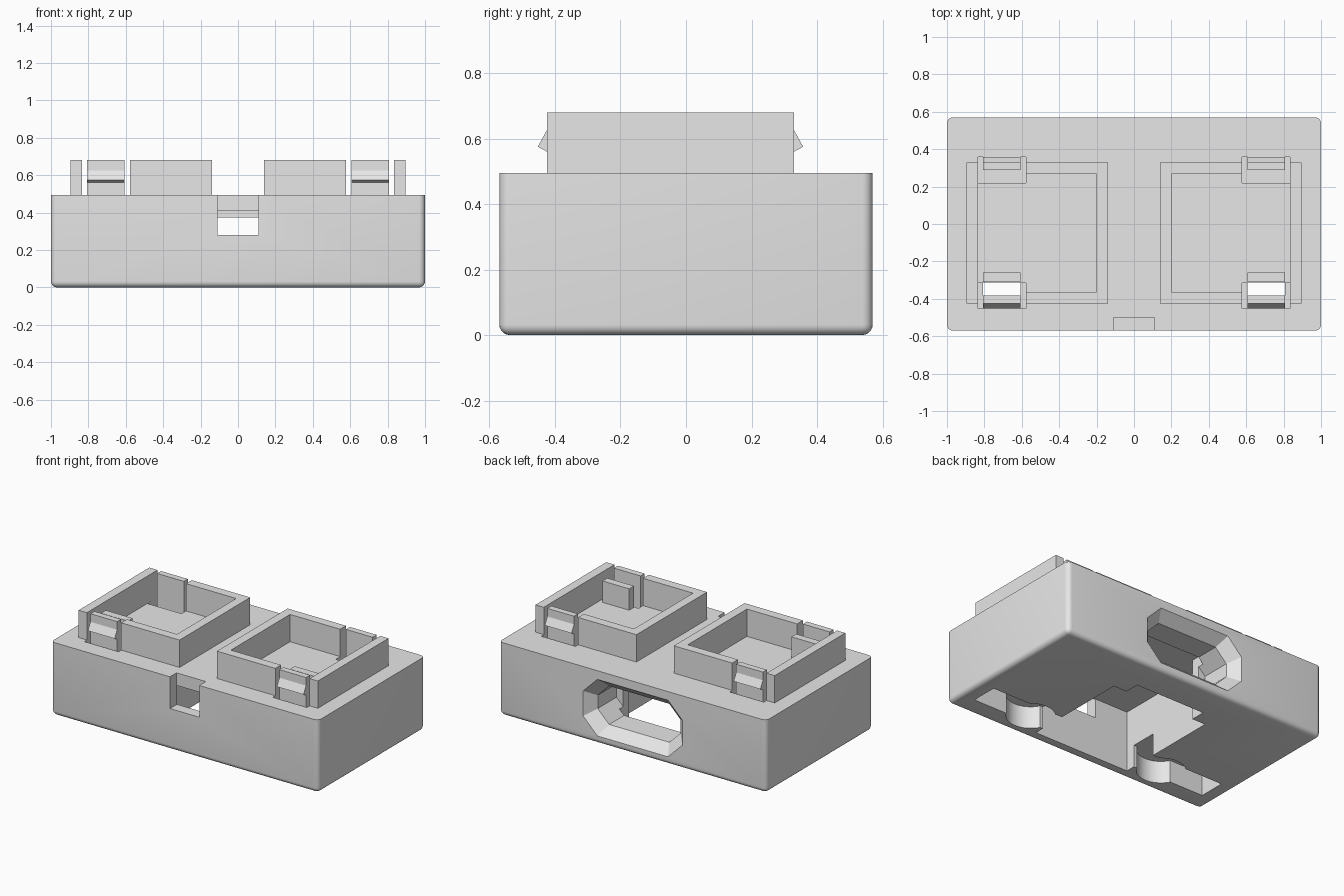
import bpy, bmesh, math

old = bpy.data.objects.get("Cube")
if old:
    bpy.data.objects.remove(old, do_unlink=True)

grey = bpy.data.materials.new("plain_grey")
grey.use_nodes = True
GREY = (0.8, 0.8, 0.8, 1)
grey.diffuse_color = GREY
grey.node_tree.nodes["Principled BSDF"].inputs["Base Color"].default_value = GREY

TOP, RIM = 0.495, 0.68        # body top and frame top
MID_X, MID_Y = 0.5175, -0.0475  # frame centre
POCKET = 0.44                 # floor of the clip pockets


def loft(name, loops):
    """Closed solid through matching loops of points."""
    bm = bmesh.new()
    rows = [[bm.verts.new(p) for p in loop] for loop in loops]
    n = len(rows[0])
    for a, b in zip(rows, rows[1:]):
        for i in range(n):
            j = (i + 1) % n
            bm.faces.new((a[i], a[j], b[j], b[i]))
    bm.faces.new(rows[0])
    bm.faces.new(rows[-1])
    bmesh.ops.recalc_face_normals(bm, faces=bm.faces)
    mesh = bpy.data.meshes.new(name)
    bm.to_mesh(mesh)
    bm.free()
    mesh.materials.append(grey)
    ob = bpy.data.objects.new(name, mesh)
    bpy.context.collection.objects.link(ob)
    return ob


def box(name, x0, x1, y0, y1, z0, z1):
    rect = [(x0, y0), (x1, y0), (x1, y1), (x0, y1)]
    return loft(name, [[(x, y, z) for x, y in rect] for z in (z0, z1)])


def activate(ob):
    bpy.ops.object.select_all(action='DESELECT')
    ob.select_set(True)
    bpy.context.view_layer.objects.active = ob


def cut(ob, cutter):
    cutter.hide_render = True
    mod = ob.modifiers.new("cut", 'BOOLEAN')
    mod.operation = 'DIFFERENCE'
    mod.solver = 'EXACT'
    mod.object = cutter
    activate(ob)
    bpy.ops.object.modifier_apply(modifier=mod.name)
    bpy.data.objects.remove(cutter, do_unlink=True)


def octagon(half, z0, z1, c, y):
    pts = [(half - c, z0), (half, z0 + c), (half, z1 - c), (half - c, z1)]
    pts += [(-x, z) for x, z in reversed(pts)]
    return [(x, y, z) for x, z in pts]


# Body with rounded sides and bottom, sharp top
body = box("body", -1, 1, -0.57, 0.57, 0, TOP)
bm = bmesh.new()
bm.from_mesh(body.data)
round_edges = [e for e in bm.edges if min(v.co.z for v in e.verts) < 0.1]
bmesh.ops.bevel(bm, geom=round_edges, offset=0.032, segments=5,
                profile=0.5, affect='EDGES')
bm.to_mesh(body.data)
bm.free()

# Central cavity and its narrow rear step
cut(body, box("cutter", -0.36, 0.36, -0.495, 0.24, -0.1, 0.41))
cut(body, box("cutter", -0.26, 0.26, 0.2, 0.34, -0.1, 0.41))

# Front notch opening into the cavity
cut(body, box("cutter", -0.11, 0.11, -0.7, -0.5, 0.28, 0.7))
cut(body, box("cutter", -0.11, 0.11, -0.6, -0.4, 0.28, 0.41))

# Flared rear port
cut(body, loft("cutter", [octagon(0.31, 0.115, 0.375, 0.085, 0.3),
                          octagon(0.31, 0.115, 0.375, 0.085, 0.5),
                          octagon(0.38, 0.045, 0.445, 0.11, 0.58)]))

for s in (-1, 1):
    # Underside slot and round recess
    xs = sorted((s * 0.3, s * 0.9))
    cut(body, box("cutter", *xs, -0.43, -0.25, -0.1, 0.15))
    ring = [(s * 0.515 + 0.15 * math.cos(a), -0.36 + 0.15 * math.sin(a))
            for a in (math.tau * i / 32 for i in range(32))]
    cut(body, loft("cutter", [[(x, y, z) for x, y in ring]
                              for z in (-0.1, 0.15)]))

    # Clip pockets in the top and the opening under the front clip
    gap = sorted((s * 0.577, s * 0.833))
    tab = sorted((s * 0.607, s * 0.807))
    for d in (-1, 1):
        ys = sorted((MID_Y + d * 0.268, MID_Y + d * 0.405))
        cut(body, box("cutter", *gap, *ys, POCKET, 0.6))
    cut(body, box("cutter", *tab, -0.383, -0.313, 0.1, 0.6))

    # Square frame with gaps for the clips
    side = "left" if s > 0 else "right"
    cx = s * MID_X
    frame = box(side + "_frame", cx - 0.3775, cx + 0.3775,
                MID_Y - 0.3775, MID_Y + 0.3775, TOP, RIM)
    cut(frame, box("cutter", cx - 0.316, cx + 0.316,
                   MID_Y - 0.316, MID_Y + 0.316, 0.3, 0.9))
    cut(frame, box("cutter", *gap, -0.6, 0.6, 0.3, 0.9))

    # Hooked spring clips, front and rear
    profile = [(0.335, POCKET), (0.3775, POCKET), (0.3775, 0.56),
               (0.405, 0.575), (0.3775, 0.625), (0.3775, RIM), (0.335, RIM)]
    for d, where in ((-1, "front"), (1, "rear")):
        loft(f"{side}_{where}_clip",
             [[(x, MID_Y + d * y, z) for y, z in profile] for x in tab])

    # Stop block behind the front clip
    box(side + "_stop_block", *tab, -0.311, -0.26, TOP, 0.64)

activate(body)
bpy.ops.object.shade_smooth_by_angle(angle=math.radians(30))
